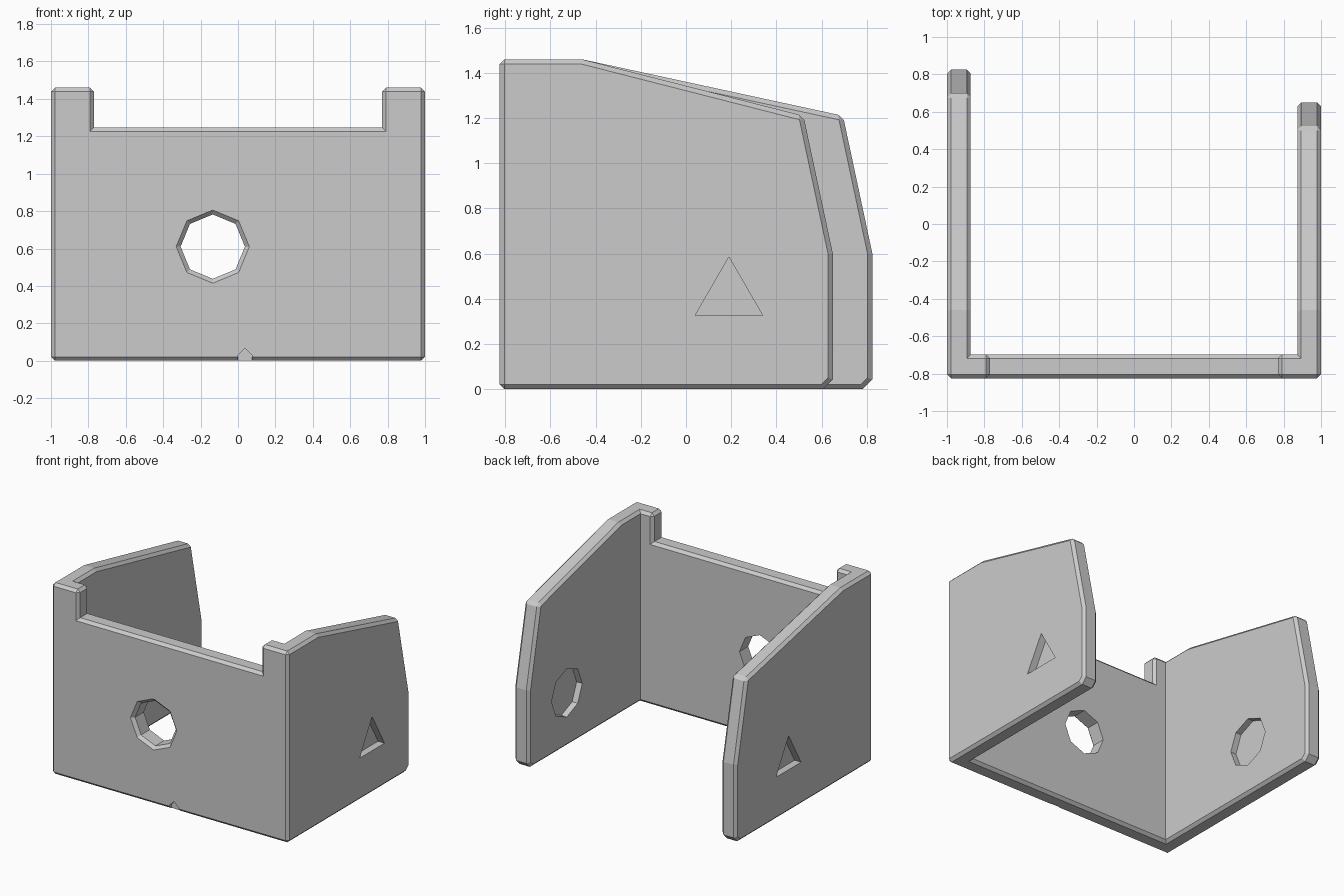
import bpy, bmesh, math

if "Cube" in bpy.data.objects:
    bpy.data.objects.remove(bpy.data.objects["Cube"])


def loft(name, rings):
    """Closed solid through rings of 3D points."""
    bm = bmesh.new()
    vs = [[bm.verts.new(p) for p in r] for r in rings]
    n = len(rings[0])
    for a, b in zip(vs, vs[1:]):
        for i in range(n):
            j = (i + 1) % n
            bm.faces.new((a[i], a[j], b[j], b[i]))
    bm.faces.new(vs[0])
    bm.faces.new(vs[-1])
    bmesh.ops.recalc_face_normals(bm, faces=bm.faces)
    me = bpy.data.meshes.new(name)
    bm.to_mesh(me)
    bm.free()
    ob = bpy.data.objects.new(name, me)
    bpy.context.collection.objects.link(ob)
    return ob


def along_x(name, pts, x0, x1):
    return loft(name, [[(x, y, z) for y, z in pts] for x in (x0, x1)])


def along_y(name, pts, y0, y1):
    return loft(name, [[(x, y, z) for x, z in pts] for y in (y0, y1)])


def ngon(n, cu, cv, r, start=0.0):
    return [(cu + r * math.cos(start + math.tau * i / n),
             cv + r * math.sin(start + math.tau * i / n)) for i in range(n)]


def combine(ob, other, op):
    m = ob.modifiers.new("bool", 'BOOLEAN')
    m.operation, m.object, m.solver = op, other, 'EXACT'
    bpy.context.view_layer.objects.active = ob
    bpy.ops.object.modifier_apply(modifier=m.name)
    bpy.data.objects.remove(other)


T, FRONT = 0.127, -0.825

# Front wall with raised corner posts
front = [(-1, 0), (1, 0), (1, 1.46), (0.77, 1.46), (0.77, 1.247),
         (-0.77, 1.247), (-0.77, 1.46), (-1, 1.46)]
body = along_y("wall_bracket", front, FRONT, FRONT + T)

# Side walls, the right one shorter
for s, end in ((-1, 0.825), (1, 0.65)):
    prof = [(FRONT, 0), (end - 0.042, 0), (end, 0.042), (end, 0.6),
            (end - 0.13, 1.21), (-0.46, 1.46), (FRONT, 1.46)]
    combine(body, along_x("side_wall", prof, s * (1 - T), s), 'UNION')

# Chamfer every sharp convex edge
bm = bmesh.new()
bm.from_mesh(body.data)
bmesh.ops.remove_doubles(bm, verts=bm.verts, dist=1e-4)
bmesh.ops.dissolve_limit(bm, angle_limit=0.02, verts=bm.verts, edges=bm.edges)
sharp = [e for e in bm.edges if len(e.link_faces) == 2 and e.is_convex
         and e.calc_face_angle() > 1.0]
bmesh.ops.bevel(bm, geom=sharp, offset=0.021, offset_type='OFFSET',
                segments=1, profile=0.5, affect='EDGES')
bm.to_mesh(body.data)
bm.free()

# Octagonal through hole, chamfered at the front
hole = loft("hole_cutter", [[(x, y, z) for x, z in ngon(8, -0.135, 0.61, r)]
                            for y, r in ((FRONT - 0.02, 0.217), (FRONT + 0.022, 0.172), (-0.6, 0.172))])
combine(body, hole, 'DIFFERENCE')

# Small alignment notch at the front bottom edge
notch = [(0, -0.05), (0.075, -0.05), (0.075, 0.03), (0.037, 0.067), (0, 0.03)]
combine(body, along_y("notch_cutter", notch, FRONT - 0.05, FRONT + 0.025), 'DIFFERENCE')

# Triangle pockets outside and octagon pockets inside both side walls
for s in (-1, 1):
    tri = ngon(3, 0.19, 0.412, 0.173, math.pi / 2)
    combine(body, along_x("triangle_cutter", tri, s * 0.945, s * 1.1), 'DIFFERENCE')
    octa = ngon(8, 0.19, 0.412, 0.185)
    combine(body, along_x("octagon_cutter", octa, s * 0.8, s * 0.92), 'DIFFERENCE')
